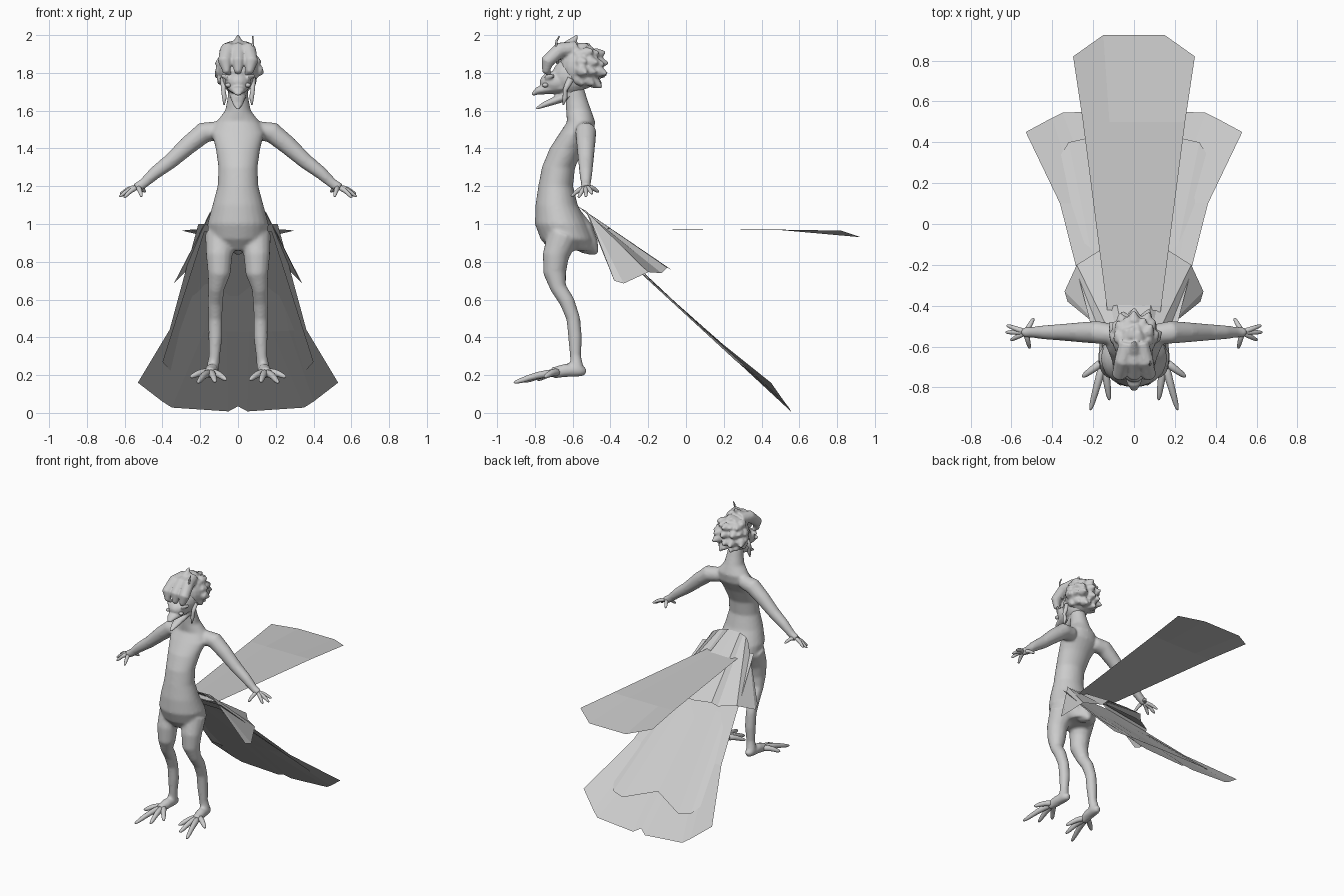
import bpy, bmesh, math, random
from mathutils import Vector, Matrix

if "Cube" in bpy.data.objects:
    bpy.data.objects.remove(bpy.data.objects["Cube"])
random.seed(4)
X, Y = Vector((1, 0, 0)), Vector((0, 1, 0))

grey = bpy.data.materials.new("plain grey")
grey.use_nodes = True
grey.diffuse_color = (0.6, 0.6, 0.6, 1)
grey.node_tree.nodes["Principled BSDF"].inputs["Base Color"].default_value = (0.6, 0.6, 0.6, 1)


def bridge(bm, rings):
    """Skin a list of vertex rings and cap both ends."""
    n = len(rings[0])
    for a, b in zip(rings, rings[1:]):
        for i in range(n):
            bm.faces.new((a[i], a[(i + 1) % n], b[(i + 1) % n], b[i]))
    bm.faces.new(rings[0])
    bm.faces.new(rings[-1][::-1])


def tube(bm, pts, ref=X, n=10, flat=1.0, side=1):
    """Tapered tube along (x, y, z, radius) points."""
    pos = [Vector((p[0] * side, p[1], p[2])) for p in pts]
    rings = []
    for i, p in enumerate(pos):
        t = (pos[min(i + 1, len(pos) - 1)] - pos[max(i - 1, 0)]).normalized()
        u = t.cross(ref).normalized()
        v = t.cross(u)
        ang = [2 * math.pi * k / n for k in range(n)]
        rings.append([bm.verts.new(p + pts[i][3] * (u * math.cos(a) * flat + v * math.sin(a))) for a in ang])
    bridge(bm, rings)


def ball(bm, c, r):
    m = Matrix.Translation(c) @ Matrix.Diagonal((*r, 1))
    bmesh.ops.create_uvsphere(bm, u_segments=20, v_segments=12, radius=1, matrix=m)


def finish(name, bm, smooth=True):
    if smooth:
        bmesh.ops.recalc_face_normals(bm, faces=bm.faces)
    me = bpy.data.meshes.new(name)
    bm.to_mesh(me)
    bm.free()
    me.materials.append(grey)
    ob = bpy.data.objects.new(name, me)
    bpy.context.collection.objects.link(ob)
    for p in me.polygons:
        p.use_smooth = smooth
    return ob


def blend(ob, voxel, steps):
    """Fuse overlapping volumes into one soft skin."""
    m = ob.modifiers.new("fuse", 'REMESH')
    m.mode, m.voxel_size, m.use_smooth_shade = 'VOXEL', voxel, True
    s = ob.modifiers.new("soften", 'SMOOTH')
    s.factor, s.iterations = 0.5, steps


# Body: torso and neck rings (z, y, half width, half depth), then limbs
bm = bmesh.new()
torso = [(.86, -.60, .09, .12), (.92, -.63, .155, .14), (1.0, -.66, .162, .14),
         (1.1, -.685, .135, .112), (1.2, -.69, .108, .092), (1.3, -.675, .104, .088),
         (1.4, -.63, .118, .092), (1.48, -.58, .14, .09), (1.54, -.555, .115, .075),
         (1.6, -.568, .068, .067), (1.66, -.58, .056, .058), (1.75, -.6, .05, .05)]
bridge(bm, [[bm.verts.new((rx * math.cos(k * math.pi / 12), cy + ry * math.sin(k * math.pi / 12), z))
             for k in range(24)] for z, cy, rx, ry in torso])
# rump point behind the hips
tube(bm, [(0, -.62, 1.04, .07), (0, -.56, .95, .08), (0, -.51, .88, .055), (0, -.47, .845, .015)])
leg = [(.09, -.65, .94, .085), (.1, -.69, .83, .07), (.1, -.695, .74, .061), (.115, -.675, .66, .043),
       (.12, -.63, .59, .041), (.12, -.597, .5, .037), (.12, -.587, .4, .037),
       (.125, -.585, .3, .03), (.135, -.575, .225, .035)]
foot = [(.13, -.53, .215, .018), (.133, -.56, .225, .034), (.14, -.64, .225, .036), (.15, -.71, .21, .03)]
arm = [(.1, -.54, 1.495, .05), (.18, -.53, 1.485, .056), (.26, -.53, 1.42, .05), (.36, -.53, 1.33, .041),
       (.44, -.53, 1.27, .035), (.5, -.53, 1.215, .027), (.54, -.53, 1.19, .026)]
for s in (1, -1):
    tube(bm, leg, n=14, side=s)
    tube(bm, foot, side=s)
    tube(bm, arm, ref=Y, n=14, side=s)
blend(finish("body", bm), .01, 5)

# Fingers and toes, bent once along their length
fingers, toes = bmesh.new(), bmesh.new()
for s in (1, -1):
    for x, y, z in ((.63, -.53, 1.145), (.625, -.495, 1.16), (.605, -.57, 1.14), (.51, -.61, 1.145), (.49, -.46, 1.17)):
        b = Vector((.53, -.53, 1.195))
        e = Vector((x, y, z))
        m = b.lerp(e, .5) + Vector((0, 0, .012))
        tube(fingers, [(*b, .018), (*m, .013), (*b.lerp(e, .85), .011), (*e, .005)], ref=Vector((0, 0, 1)), n=8, side=s)
    for x, y, z in ((.255, -.75, .19), (.215, -.915, .16), (.12, -.865, .165), (.06, -.79, .175)):
        b = Vector((.147, -.67, .215))
        e = Vector((x, y, z))
        m = b.lerp(e, .5) + Vector((0, 0, .014))
        tube(toes, [(*b, .027), (*m, .019), (*b.lerp(e, .85), .016), (*e, .006)], ref=Vector((0, 0, 1)), n=8, side=s)
for name, b in (("fingers", fingers), ("toes", toes)):
    finish(name, b).modifiers.new("round", 'SUBSURF').levels = 1

# Face: skull, muzzle, open beak, cheeks
bm = bmesh.new()
ball(bm, (0, -.61, 1.78), (.085, .1, .1))
ball(bm, (0, -.69, 1.75), (.068, .085, .06))
tube(bm, [(0, -.64, 1.73, .065), (0, -.72, 1.72, .055), (0, -.785, 1.705, .034), (0, -.815, 1.685, .014)], flat=.6)
tube(bm, [(0, -.6, 1.69, .05), (0, -.69, 1.655, .036), (0, -.75, 1.632, .026), (0, -.795, 1.61, .01)], flat=.6)
for s in (1, -1):
    tube(bm, [(.03, -.7, 1.79, .02), (.055, -.735, 1.775, .016), (.085, -.7, 1.785, .01)], ref=Y, side=s)
blend(finish("face", bm), .007, 3)

# Eyes and hanging ear tassels
bm = bmesh.new()
for s in (1, -1):
    ball(bm, (s * .052, -.745, 1.735), (.016, .016, .012))
    tube(bm, [(.075, -.61, 1.77, .02), (.078, -.64, 1.71, .012), (.072, -.64, 1.67, .013), (.074, -.65, 1.63, .004)], side=s)
finish("eyes_and_tassels", bm)

# Hair: swept mass, rolled fringe and tufts pointing back
bm = bmesh.new()
ball(bm, (0, -.56, 1.83), (.108, .11, .12))
for x in (-.055, 0, .055):
    tube(bm, [(x * .6, -.58, 1.93, .04), (x, -.67, 1.92, .042), (x * 1.3, -.735, 1.86, .036),
              (x * 1.1, -.74, 1.81, .022), (x * .7, -.72, 1.785, .008)])
for row, lift in enumerate((75, 45, 15, -15, -42)):
    for k in range(-3, 4):
        turn = math.radians(k * 30 + random.uniform(-7, 7))
        up = math.radians(lift + random.uniform(-6, 6))
        d = Vector((math.sin(turn) * math.cos(up), math.cos(turn) * math.cos(up), math.sin(up)))
        c = Vector((0, -.56, 1.83))
        sweep = Vector((0, .035, -.012))
        r = .128 + random.uniform(-.01, .012)
        p = [c + d * r * .55, c + d * r * .85 + sweep * .2, c + d * r + sweep * .8]
        tube(bm, [(*p[0], .042), (*p[1], .032), (*p[2], .007)], ref=Vector((.3, -.5, .8)), n=8)
tube(bm, [(0, -.66, 1.9, .04), (0, -.61, 1.95, .032), (0, -.575, 2.0, .006)])
blend(finish("hair", bm), .008, 2)

# Thin curled plume on the left of the head
bm = bmesh.new()
tube(bm, [(.06, -.68, 1.85, .008), (.075, -.69, 1.92, .007), (.08, -.685, 1.97, .006), (.078, -.67, 1.995, .003)], n=6)
finish("head_plume", bm)


def sheet(name, rows):
    """Thin tail sheet from half rows running outward from the middle."""
    bm = bmesh.new()
    full = [[bm.verts.new((-x, y, z)) for x, y, z in r[:0:-1]] + [bm.verts.new(p) for p in r] for r in rows]
    for a, b in zip(full, full[1:]):
        for i in range(len(a) - 1):
            bm.faces.new((a[i], a[i + 1], b[i + 1], b[i]))
    return finish(name, bm, False)


# Tail sheets
sheet("upper_tail_feather", [
    [(0, -.45, .975), (.06, -.45, .975), (.13, -.43, .975)],
    [(0, .5, .968), (.12, .5, .968), (.25, .5, .97)],
    [(0, .925, .93), (.15, .925, .93), (.298, .82, .965)]])
sheet("lower_tail_fan", [
    [(0, -.5, 1.0), (.05, -.5, 1.0), (.11, -.5, 1.0), (.17, -.5, 1.0), (.21, -.5, 1.0)],
    [(0, .1, .43), (.06, .1, .43), (.18, .1, .43), (.27, .1, .435), (.362, .1, .44)],
    [(0, .53, .035), (.05, .555, .008), (.35, .545, .028), (.4, .52, .06), (.53, .45, .16)]])
sheet("lower_tail_cover", [
    [(0, -.48, .96), (.08, -.48, .96), (.14, -.48, .96), (.18, -.48, .96)],
    [(0, .33, .235), (.23, .42, .165), (.32, .4, .18), (.4, .27, .27)]])
sheet("tail_skirt", [
    [(0, -.57, 1.09), (.05, -.565, 1.09), (.08, -.56, 1.085), (.11, -.55, 1.08), (.14, -.53, 1.07), (.15, -.52, 1.06)],
    [(0, -.08, .76), (.14, -.1, .77), (.17, -.13, .74), (.28, -.2, .745), (.34, -.33, .685), (.325, -.38, .7)]])
